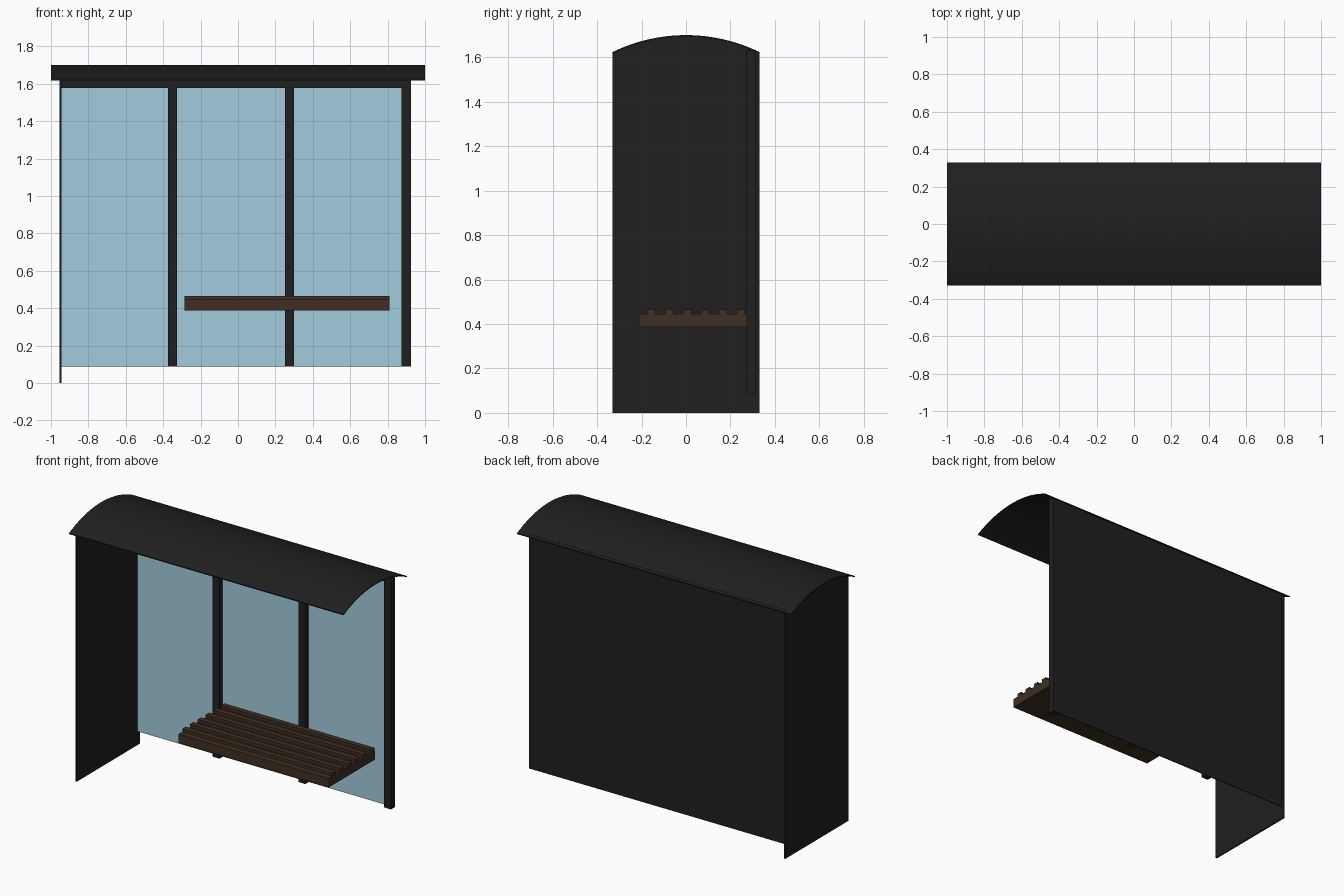
import bpy, bmesh, math

if "Cube" in bpy.data.objects:
    bpy.data.objects.remove(bpy.data.objects["Cube"])


def material(name, rgb):
    m = bpy.data.materials.new(name)
    m.diffuse_color = (*rgb, 1)
    m.use_nodes = True
    m.node_tree.nodes["Principled BSDF"].inputs["Base Color"].default_value = m.diffuse_color
    return m


BLACK = material("black_metal", (0.014, 0.014, 0.014))
WOOD = material("dark_wood", (0.050, 0.028, 0.016))
GLASS = material("blue_glass", (0.36, 0.60, 0.73))


def prism(name, outline, x0, x1, mat):
    """Extrude a (y, z) outline along x."""
    bm = bmesh.new()
    face = bm.faces.new([bm.verts.new((x0, y, z)) for y, z in outline])
    ext = bmesh.ops.extrude_face_region(bm, geom=[face])
    verts = [g for g in ext["geom"] if isinstance(g, bmesh.types.BMVert)]
    bmesh.ops.translate(bm, verts=verts, vec=(x1 - x0, 0, 0))
    bmesh.ops.recalc_face_normals(bm, faces=bm.faces)
    me = bpy.data.meshes.new(name)
    bm.to_mesh(me)
    bm.free()
    me.materials.append(mat)
    ob = bpy.data.objects.new(name, me)
    bpy.context.collection.objects.link(ob)
    return ob


def box(name, x, y, z, mat):
    return prism(name, [(y[0], z[0]), (y[1], z[0]), (y[1], z[1]), (y[0], z[1])], *x, mat)


def arch(drop, n=24, half=0.33, rise=0.076, top=1.70):
    """Circular arch points, front to back, lowered by drop."""
    r = (half ** 2 + rise ** 2) / (2 * rise)
    a = math.asin(half / r)
    return [(r * math.sin(t), top - drop - r + r * math.cos(t))
            for t in (-a + 2 * a * i / n for i in range(n + 1))]


# Curved roof shell
roof = prism("roof", arch(0) + arch(0.007)[::-1], -1, 1, BLACK)
bpy.context.view_layer.objects.active = roof
roof.select_set(True)
bpy.ops.object.shade_smooth_by_angle(angle=math.radians(30))

# Side wall reaching up under the arch
prism("side_wall", [(0.33, 0), (-0.33, 0)] + arch(0.004), -0.955, -0.945, BLACK)

# Back wall with glass on its inner face
box("back_wall", (-0.95, 0.925), (0.309, 0.315), (0.088, 1.63), BLACK)
box("glass", (-0.945, 0.88), (0.304, 0.309), (0.09, 1.585), GLASS)

# Back frame
box("top_rail", (-0.945, 0.925), (0.272, 0.315), (1.578, 1.632), BLACK)
for i, x in enumerate((-0.35, 0.275, 0.90)):
    box(f"back_post_{i + 1}", (x - 0.025, x + 0.025), (0.272, 0.314), (0.088, 1.60), BLACK)

# Slatted bench
box("seat", (-0.285, 0.81), (-0.212, 0.272), (0.387, 0.446), WOOD)
for i in range(6):
    y = -0.155 + i * 0.0805
    box(f"seat_slat_{i + 1}", (-0.285, 0.81), (y - 0.018, y + 0.018), (0.44, 0.466), WOOD)
